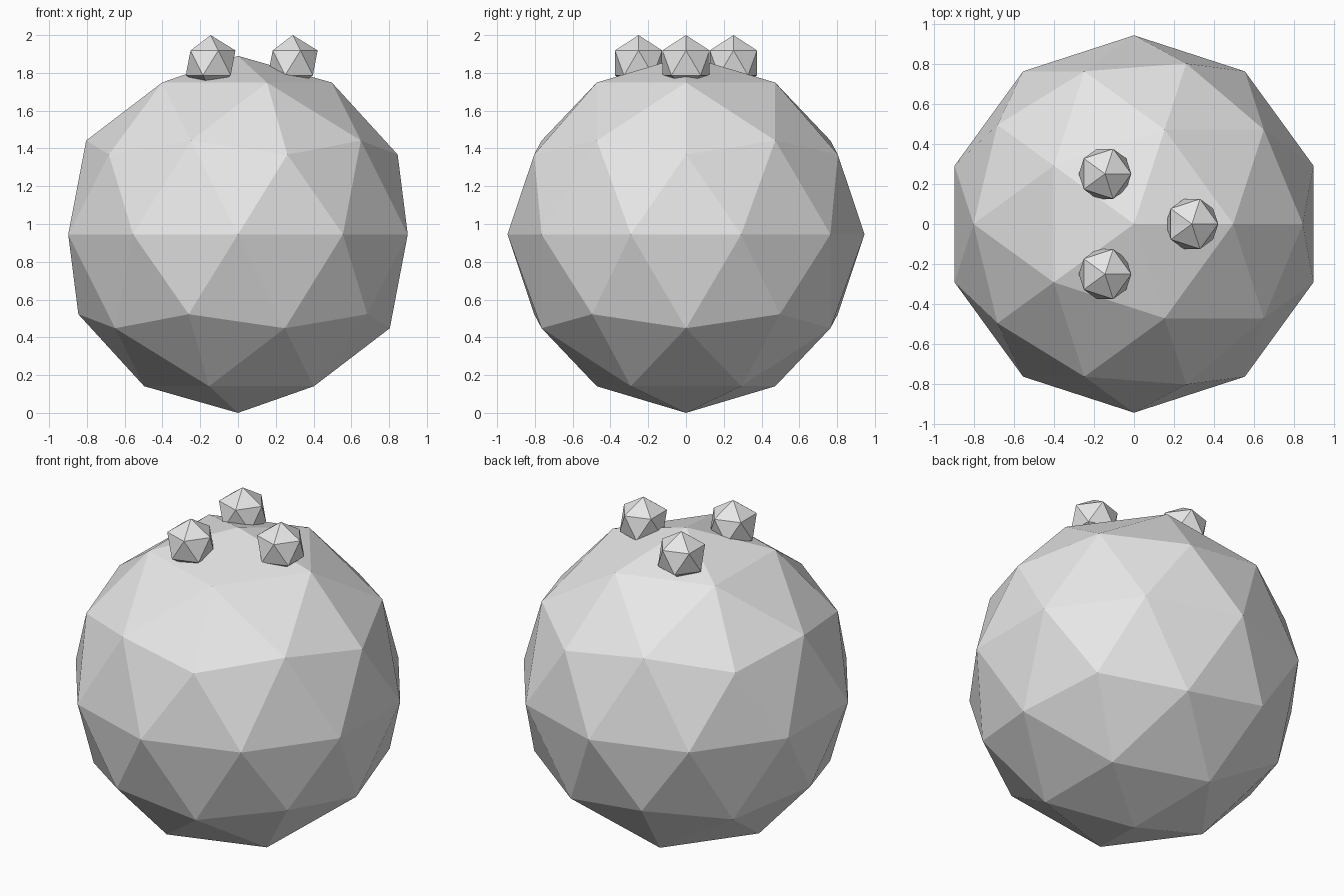
import bpy
from math import cos, sin, tau

cube = bpy.data.objects.get("Cube")
if cube:
    bpy.data.objects.remove(cube, do_unlink=True)

# Single pale grey material
grey = bpy.data.materials.new("pale_grey")
grey.use_nodes = True
colour = (0.8, 0.8, 0.8, 1)
grey.diffuse_color = colour
grey.node_tree.nodes["Principled BSDF"].inputs["Base Color"].default_value = colour


def faceted_ball(name, radius, detail, location):
    bpy.ops.mesh.primitive_ico_sphere_add(
        subdivisions=detail, radius=radius, location=location)
    ball = bpy.context.object
    ball.name = name
    ball.data.materials.append(grey)
    bpy.ops.object.shade_flat()
    return ball


# Large body standing on its lowest point
BODY_R = 0.945
faceted_ball("body", BODY_R, 2, (0, 0, BODY_R))

# Ring of three small knobs sunk into the crown
KNOB_R, RING_R, TOP = 0.147, 0.29, 2.0
for i, side in enumerate(("left", "back_right", "front_right")):
    a = tau * i / 3
    faceted_ball("knob_" + side, KNOB_R, 1,
                 (RING_R * cos(a), RING_R * sin(a), TOP - KNOB_R))
